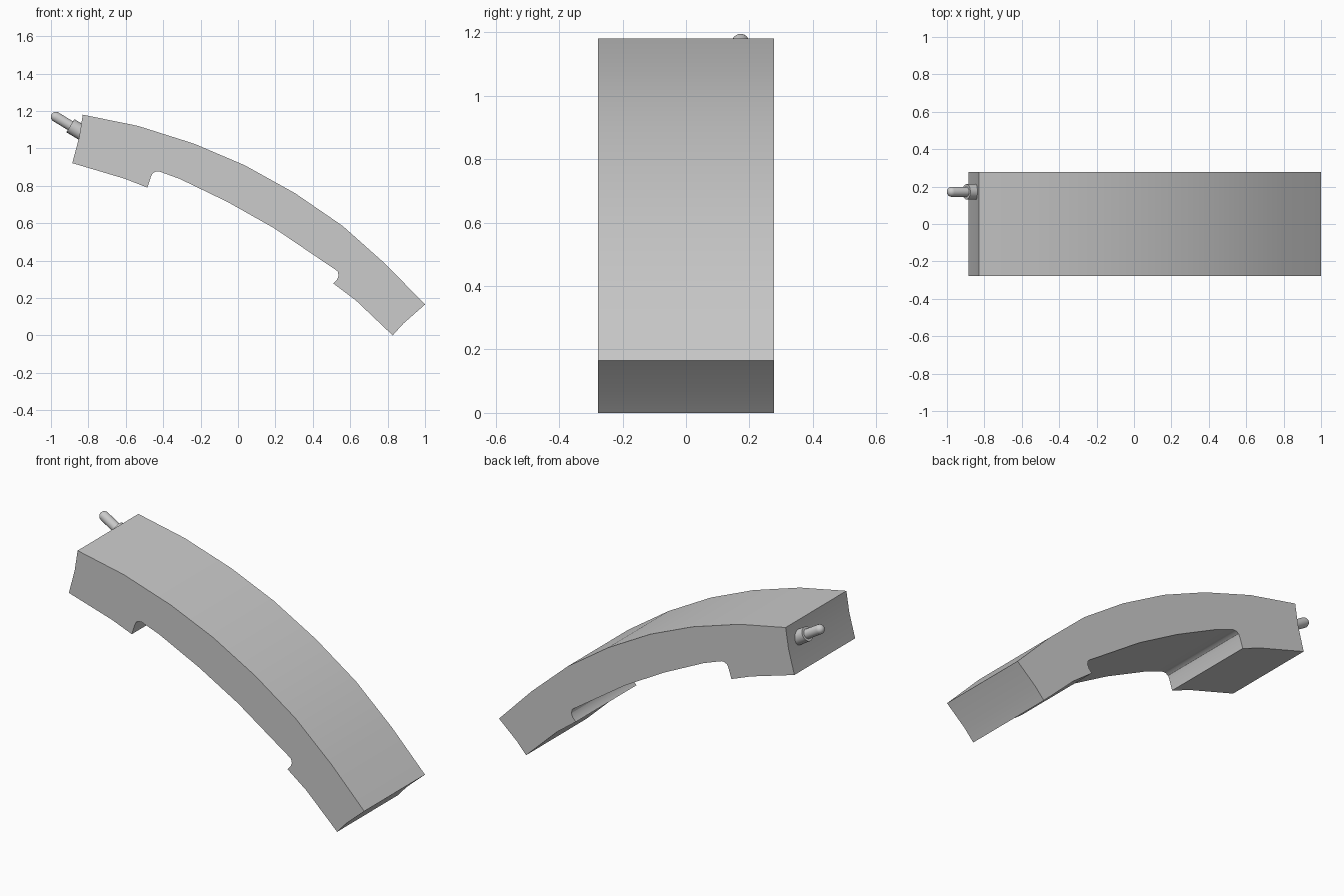
import bpy, bmesh, math
from mathutils import Vector

if "Cube" in bpy.data.objects:
    bpy.data.objects.remove(bpy.data.objects["Cube"])

HALF_WIDTH = 0.277


def finish(name, bm):
    bmesh.ops.recalc_face_normals(bm, faces=bm.faces[:])
    mesh = bpy.data.meshes.new(name)
    bm.to_mesh(mesh)
    bm.free()
    obj = bpy.data.objects.new(name, mesh)
    bpy.context.collection.objects.link(obj)
    bpy.ops.object.select_all(action='DESELECT')
    obj.select_set(True)
    bpy.context.view_layer.objects.active = obj
    bpy.ops.object.shade_smooth_by_angle(angle=math.radians(32))
    return obj


def extrude_profile(name, points, half_width):
    bm = bmesh.new()
    face = bm.faces.new([bm.verts.new((x, -half_width, z)) for x, z in points])
    out = bmesh.ops.extrude_face_region(bm, geom=[face])
    verts = [g for g in out["geom"] if isinstance(g, bmesh.types.BMVert)]
    bmesh.ops.translate(bm, verts=verts, vec=(0, 2 * half_width, 0))
    return finish(name, bm)


def lathe(name, profile, origin, axis, sides=20):
    # profile: (distance along axis, radius); zero radius makes a pole
    turn = Vector((0, 0, 1)).rotation_difference(axis.normalized())
    bm = bmesh.new()
    rings = []
    for d, r in profile:
        n = sides if r > 0 else 1
        rings.append([bm.verts.new(origin + turn @ Vector((
            r * math.cos(2 * math.pi * i / sides),
            r * math.sin(2 * math.pi * i / sides), d))) for i in range(n)])
    for a, b in zip(rings, rings[1:]):
        for i in range(sides):
            j = (i + 1) % sides
            loop = [a[i % len(a)], a[j % len(a)], b[j % len(b)], b[i % len(b)]]
            bm.faces.new(list(dict.fromkeys(loop)))
    return finish(name, bm)


# Curved body: outer arc, right end, underside with two undercut steps, left end
outer = [(-0.83, 1.18), (-0.535, 1.12), (-0.235, 1.025), (0.035, 0.91),
         (0.305, 0.76), (0.56, 0.585), (0.79, 0.38), (1.0, 0.165)]
right_end = [(0.884, 0.063), (0.827, 0.0)]
underside = [(0.63, 0.187), (0.51, 0.277), (0.53, 0.299), (0.538, 0.32),
             (0.533, 0.342), (0.517, 0.354), (0.425, 0.416), (0.195, 0.572),
             (-0.055, 0.713), (-0.31, 0.836), (-0.42, 0.876), (-0.44, 0.876),
             (-0.457, 0.866), (-0.466, 0.847), (-0.484, 0.79), (-0.607, 0.838)]
left_end = [(-0.886, 0.921), (-0.849, 1.06)]
extrude_profile("curved_body", outer + right_end + underside + left_end, HALF_WIDTH)

# Collar and round-tipped pin on the left end
axis = Vector((-0.855, 0, 0.52))
seat = Vector((-0.896, 0.172, 1.121))
lathe("pin_collar", [(-0.12, 0), (-0.12, 0.041), (0, 0.041), (0, 0)], seat, axis)
R, L = 0.027, 0.091
tip = [(L + R * math.sin(t), R * math.cos(t))
       for t in (k * math.pi / 10 for k in range(5))]
lathe("pin", [(-0.05, 0), (-0.05, R)] + tip + [(L + R, 0)], seat, axis)
